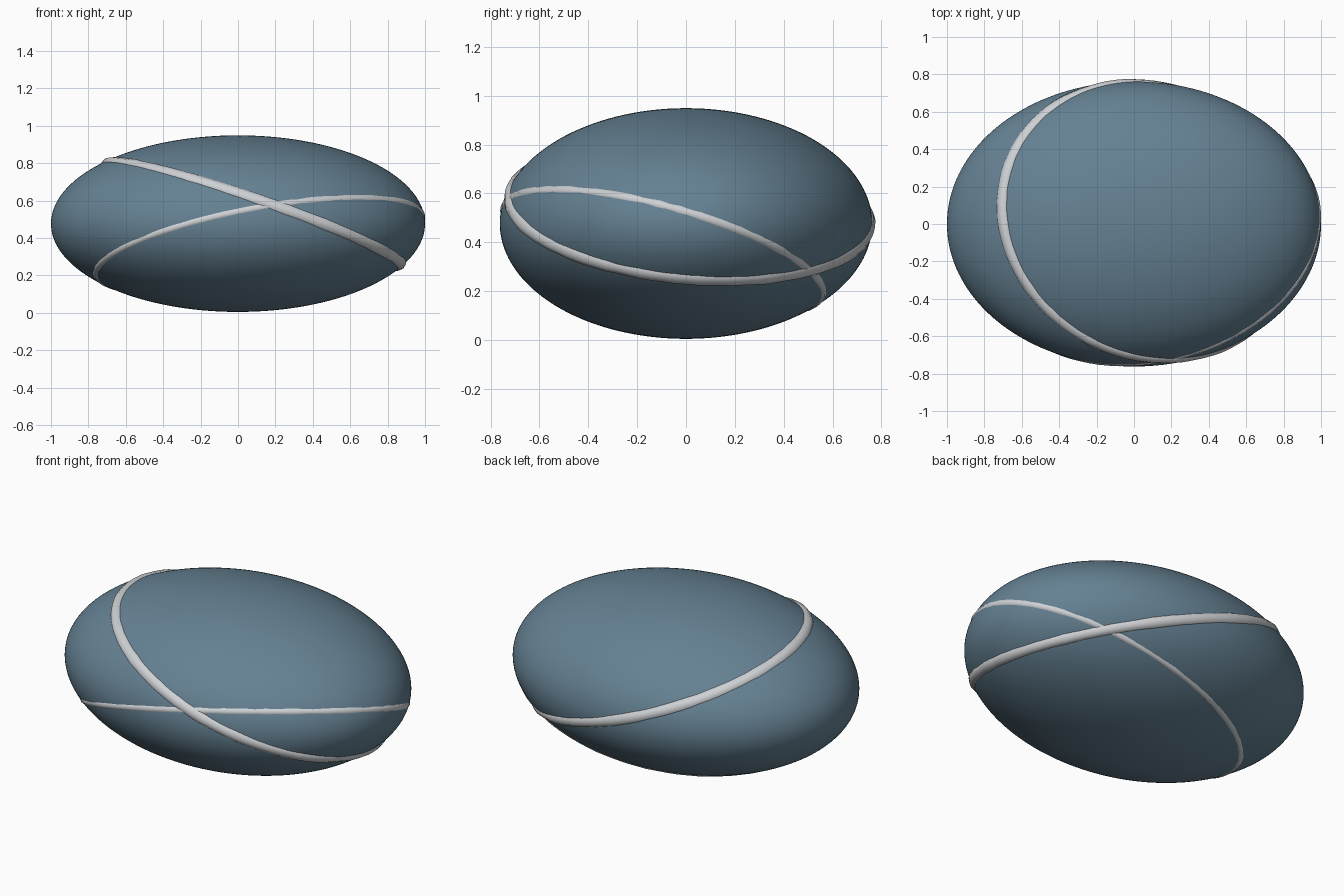
import bpy, bmesh, math, random
from mathutils import Vector

if "Cube" in bpy.data.objects:
    bpy.data.objects.remove(bpy.data.objects["Cube"])

random.seed(4)
RADII = Vector((1.0, 0.762, 0.472))
CENTRE = Vector((0, 0, 0.477))


def material(name, rgb):
    m = bpy.data.materials.new(name)
    m.diffuse_color = (*rgb, 1)
    m.use_nodes = True
    m.node_tree.nodes["Principled BSDF"].inputs["Base Color"].default_value = m.diffuse_color
    return m


def add_object(name, bm, mat):
    me = bpy.data.meshes.new(name)
    bmesh.ops.recalc_face_normals(bm, faces=bm.faces)
    for f in bm.faces:
        f.smooth = True
    bm.to_mesh(me)
    bm.free()
    me.materials.append(mat)
    ob = bpy.data.objects.new(name, me)
    bpy.context.collection.objects.link(ob)
    return ob


def scaled(v):
    return Vector((v.x * RADII.x, v.y * RADII.y, v.z * RADII.z))


def vein(name, c, a, b, radius, inset, mat, segs=96, sides=10):
    """Half-sunk tube where the plane z = c + a*x + b*y cuts the stone."""
    # the cut is a circle once the stone is scaled to a unit sphere
    n = Vector((-a * RADII.x, -b * RADII.y, RADII.z))
    d = (c - CENTRE.z) / n.length
    n.normalize()
    u = n.orthogonal().normalized()
    w = n.cross(u)
    r = math.sqrt(1 - d * d)
    bm = bmesh.new()
    rings = []
    for i in range(segs):
        t = 2 * math.pi * i / segs
        p = n * d + (u * math.cos(t) + w * math.sin(t)) * r
        tangent = scaled(w * math.cos(t) - u * math.sin(t)).normalized()
        normal = Vector((p.x / RADII.x, p.y / RADII.y, p.z / RADII.z)).normalized()
        side = normal.cross(tangent)
        rad = radius * random.uniform(0.96, 1.04)
        mid = CENTRE + scaled(p) - normal * inset
        rings.append([bm.verts.new(mid + (normal * math.cos(s) + side * math.sin(s)) * rad)
                      for s in (2 * math.pi * k / sides for k in range(sides))])
    for i in range(segs):
        p, q = rings[i], rings[(i + 1) % segs]
        for k in range(sides):
            m = (k + 1) % sides
            bm.faces.new((p[k], p[m], q[m], q[k]))
    return add_object(name, bm, mat)


stone_mat = material("slate_blue", (0.13, 0.22, 0.29))
quartz_mat = material("pale_quartz", (0.62, 0.64, 0.66))

# Smooth flattened stone
bm = bmesh.new()
bmesh.ops.create_icosphere(bm, subdivisions=6, radius=1)
for v in bm.verts:
    v.co = CENTRE + scaled(v.co)
add_object("stone", bm, stone_mat)

# Two crossing quartz veins, one broad and one fine
vein("broad_vein", 0.562, -0.36, -0.117, 0.040, 0.027, quartz_mat)
vein("fine_vein", 0.305, 0.223, -0.316, 0.025, 0.0205, quartz_mat)
